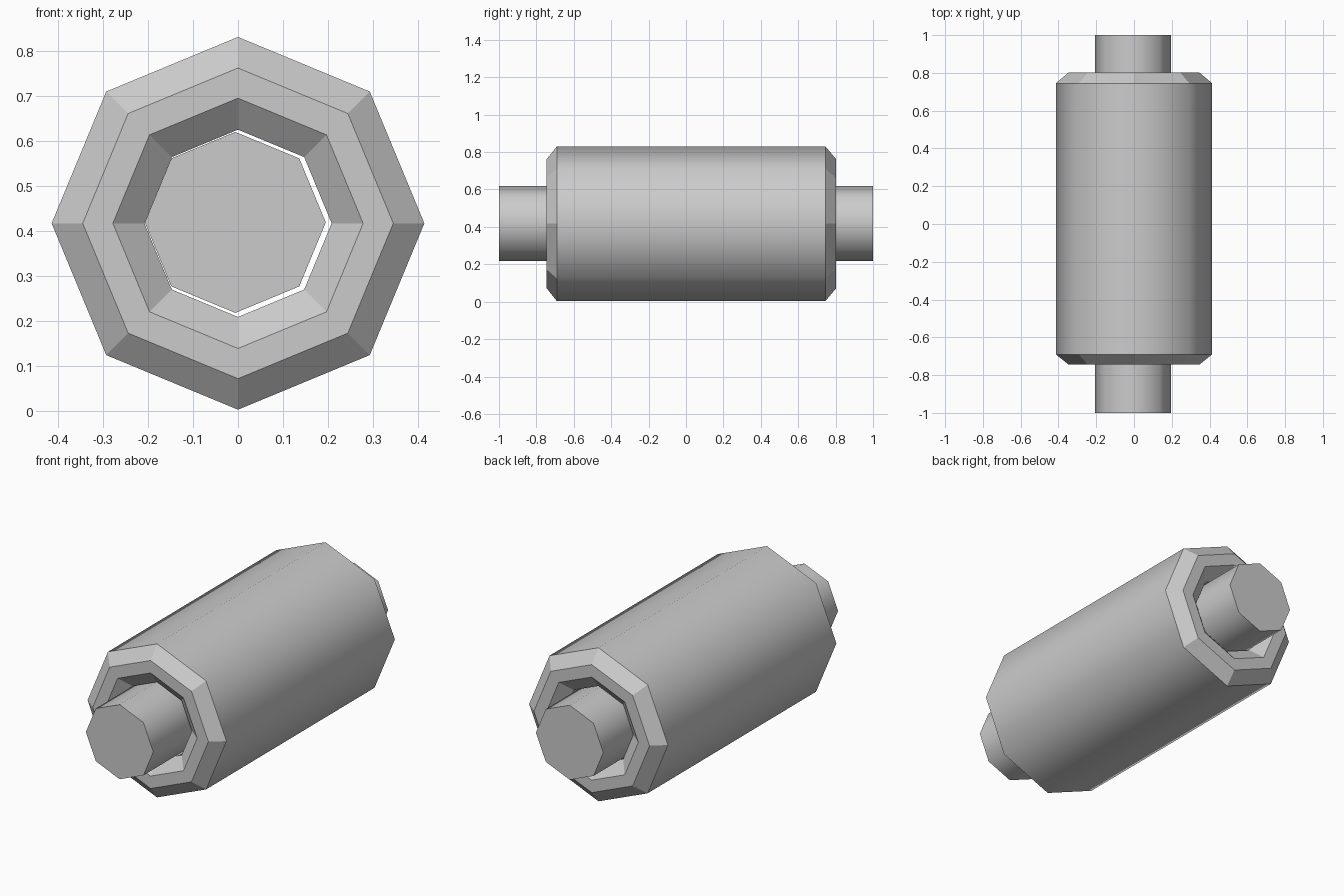
import bpy, bmesh
from math import cos, sin, tau

if "Cube" in bpy.data.objects:
    bpy.data.objects.remove(bpy.data.objects["Cube"])

SIDES = 8


def lathe(name, profile, cx, cz, closed):
    """Sweep a (radius, y) profile round a y axis at (cx, cz).
    Closed profiles form a tube; open ones get flat end caps."""
    bm = bmesh.new()
    rings = [[bm.verts.new((cx + r * cos(tau * i / SIDES), y, cz + r * sin(tau * i / SIDES)))
              for i in range(SIDES)] for r, y in profile]
    n = len(rings)
    for k in range(n if closed else n - 1):
        a, b = rings[k], rings[(k + 1) % n]
        # long straight walls are smooth, chamfers and ends stay flat
        smooth = profile[k][0] == profile[(k + 1) % n][0]
        for i in range(SIDES):
            j = (i + 1) % SIDES
            bm.faces.new((a[i], a[j], b[j], b[i])).smooth = smooth
    if not closed:
        bm.faces.new(rings[0])
        bm.faces.new(rings[-1])
    bmesh.ops.recalc_face_normals(bm, faces=bm.faces)
    mesh = bpy.data.meshes.new(name)
    bm.to_mesh(mesh)
    bm.free()
    obj = bpy.data.objects.new(name, mesh)
    bpy.context.collection.objects.link(obj)
    return obj


# hollow roller drum with chamfered rims inside and out
lathe("roller_drum",
      [(0.414, -0.69), (0.414, 0.745), (0.345, 0.803), (0.278, 0.803),
       (0.208, 0.745), (0.208, -0.69), (0.278, -0.745), (0.345, -0.745)],
      0, 0.417, True)

# axle running through the drum, slightly off centre
lathe("axle", [(0.201, -1), (0.201, 1)], -0.006, 0.419, False)
